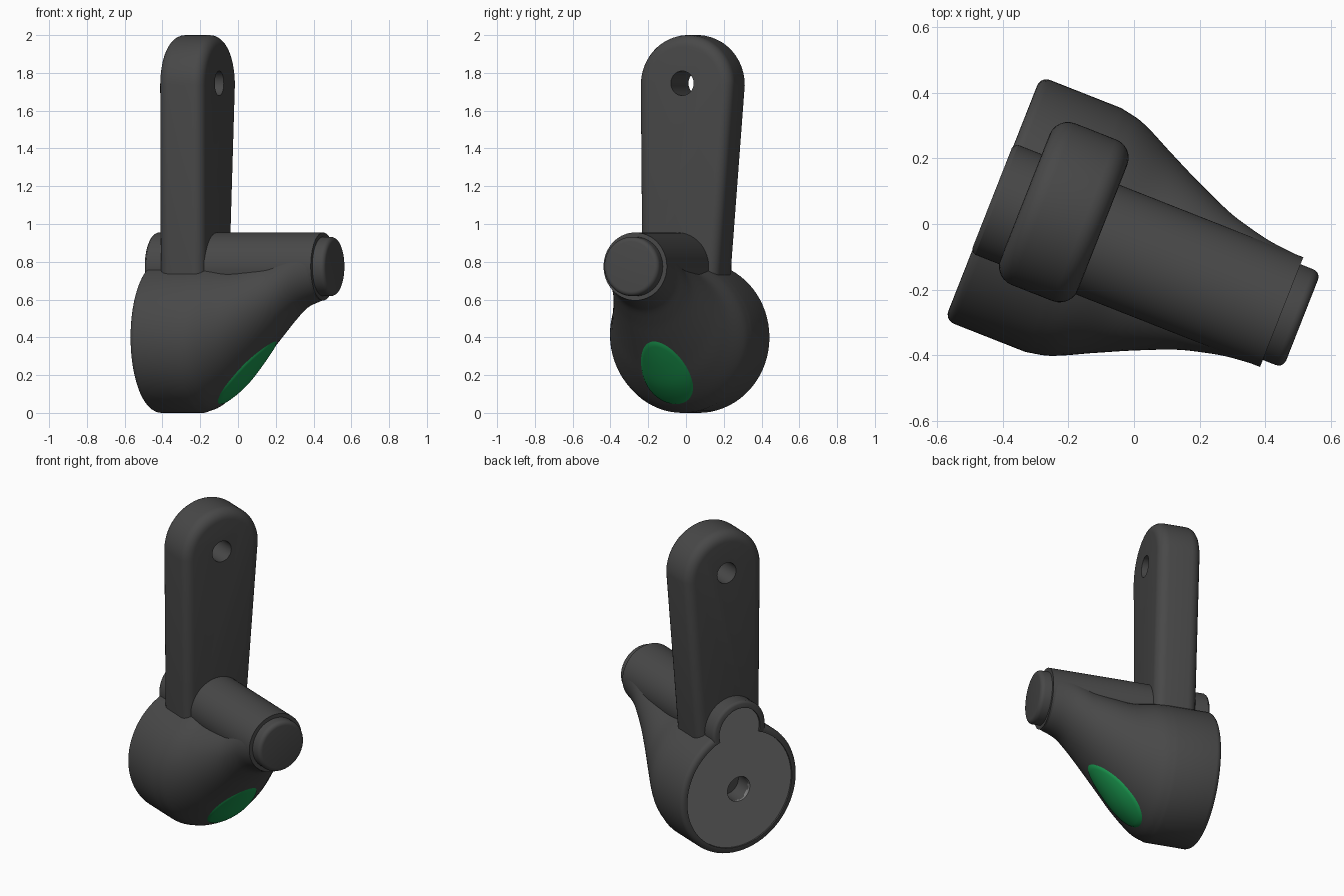
import bpy, bmesh
from math import sin, cos, pi, atan2, sqrt, radians

if "Cube" in bpy.data.objects:
    bpy.data.objects.remove(bpy.data.objects["Cube"])

YAW = radians(-21.5)      # whole model is turned about z
V0 = -0.085               # sideways position of the main axis
N = 72


def material(name, rgb):
    m = bpy.data.materials.new(name)
    m.diffuse_color = (*rgb, 1)
    m.use_nodes = True
    m.node_tree.nodes["Principled BSDF"].inputs["Base Color"].default_value = m.diffuse_color
    return m


DARK = material("dark_plastic", (0.065, 0.065, 0.065))
LIGHT = material("light_plate", (0.2, 0.2, 0.2))
GREEN = material("green_lens", (0.01, 0.3, 0.075))


def make(name, verts, faces, mat=None):
    me = bpy.data.meshes.new(name)
    me.from_pydata(verts, [], faces)
    bm = bmesh.new()
    bm.from_mesh(me)
    bmesh.ops.recalc_face_normals(bm, faces=bm.faces)
    bm.to_mesh(me)
    bm.free()
    ob = bpy.data.objects.new(name, me)
    ob.rotation_euler.z = YAW
    bpy.context.collection.objects.link(ob)
    if mat:
        me.materials.append(mat)
    return ob


def loft(name, rings, mat=None):
    """Circles (u, radius, centre z) along the main axis, capped."""
    verts = [(u, V0 + r * sin(2 * pi * i / N), zc - r * cos(2 * pi * i / N))
             for u, r, zc in rings for i in range(N)]
    faces = [(k * N + i, k * N + (i + 1) % N, (k + 1) * N + (i + 1) % N, (k + 1) * N + i)
             for k in range(len(rings) - 1) for i in range(N)]
    last = (len(rings) - 1) * N
    faces += [tuple(range(N)), tuple(range(last, last + N))]
    return make(name, verts, faces, mat)


def prism(name, outline, u0, u1, mat=None):
    """Outline of (v, z) points extruded along the main axis."""
    n = len(outline)
    verts = [(u, v, z) for u in (u0, u1) for v, z in outline]
    faces = [(i, (i + 1) % n, n + (i + 1) % n, n + i) for i in range(n)]
    faces += [tuple(range(n)), tuple(range(n, 2 * n))]
    return make(name, verts, faces, mat)


def arc(cv, cz, r, a0, a1, n):
    """Arc points, angles measured from straight up."""
    return [(cv + r * sin(a0 + (a1 - a0) * i / n), cz + r * cos(a0 + (a1 - a0) * i / n))
            for i in range(n + 1)]


def finish(ob, cutters=(), angle=30):
    for c in cutters:
        b = ob.modifiers.new("cut", 'BOOLEAN')
        b.operation = 'DIFFERENCE'
        b.object = c
    bpy.ops.object.select_all(action='DESELECT')
    ob.select_set(True)
    bpy.context.view_layer.objects.active = ob
    for m in list(ob.modifiers):
        bpy.ops.object.modifier_apply(modifier=m.name)
    bpy.ops.object.shade_smooth_by_angle(angle=radians(angle))


# Nose profile: (u, radius, lowest z), smoothly interpolated
NOSE = [(-.165, .40, 0), (-.09, .383, .03), (.033, .325, .135), (.14, .275, .255),
        (.26, .225, .392), (.33, .205, .472), (.41, .188, .55), (.512, .178, .597)]


def nose(u):
    k = max(i for i in range(len(NOSE) - 1) if i == 0 or NOSE[i][0] <= u)
    p0, p1, p2 = NOSE[max(k - 1, 0)], NOSE[k], NOSE[k + 1]
    p3 = NOSE[min(k + 2, len(NOSE) - 1)]
    h = p2[0] - p1[0]
    t = (u - p1[0]) / h
    out = []
    for c in (1, 2):
        m1 = (p2[c] - p0[c]) / (p2[0] - p0[0]) * h
        m2 = (p3[c] - p1[c]) / (p3[0] - p1[0]) * h
        out.append((2*t**3 - 3*t*t + 1) * p1[c] + (t**3 - 2*t*t + t) * m1
                   + (3*t*t - 2*t**3) * p2[c] + (t**3 - t*t) * m2)
    return out[0], out[0] + out[1]     # radius, centre z


# Cutters: keyhole recess and round hole in the back, pin hole in the arm
R, r, d = .36, .14, .375
a = (d * d + R * R - r * r) / (2 * d)
h = sqrt(R * R - a * a)
ga, la = atan2(h, a), atan2(h, a - d)
keyhole = arc(V0, .4, R, ga, 2 * pi - ga, 64) + arc(V0, .4 + d, r, -la, la, 32)[1:-1]
recess_cutter = prism("recess_cutter", keyhole, -.5, -.408)
back_hole_cutter = prism("back_hole_cutter", arc(V0, .4, .077, 0, 2 * pi, 40)[:-1], -.6, -.30)
pin_cutter = prism("pin_cutter", arc(-.055, 1.745, .065, 0, 2 * pi, 40)[:-1], -.6, .2)

# Body: short drum with rounded back edge flowing into the nose
back = [(-.43 + .03 * (1 - cos(t * pi / 10)), .37 + .03 * sin(t * pi / 10), .4) for t in range(6)]
front = [(u, *nose(u)) for u in [-.165 + .677 * i / 40 for i in range(41)]]
body = loft("body", back + front, DARK)
finish(body, [recess_cutter, back_hole_cutter])

# Barrel along the top of the body
barrel = loft("barrel", [(-.432, .165, .775), (-.427, .174, .775), (-.417, .18, .775),
                         (.518, .18, .775)], DARK)
finish(barrel, [recess_cutter])

# Push button with rounded rim at the front of the barrel
button = loft("button", [(.50, .157, .775)] +
              [(.56 + .025 * sin(t * pi / 10), .132 + .025 * cos(t * pi / 10), .775)
               for t in range(6)], DARK)
finish(button)

# Keyhole-shaped back plate
back_plate = prism("back_plate", keyhole, -.42, -.395, LIGHT)
finish(back_plate, [back_hole_cutter])

# Upright arm: round-topped tapering slab with softened edges
arm = prism("arm", [(-.30, .62)] + arc(-.045, 1.735, .265, -pi / 2, pi / 2, 40) + [(.13, .62)],
            -.34, -.085, DARK)
bev = arm.modifiers.new("bevel", 'BEVEL')
bev.width, bev.segments, bev.limit_method, bev.angle_limit = .06, 6, 'ANGLE', radians(40)
finish(arm, [pin_cutter])

# Green lens: slightly bulging oval following the underside of the nose
RN, SN = 12, 48
pts, fcs = [], []
for k in range(RN + 1):
    q = k / RN
    for i in range(SN):
        t = 2 * pi * i / SN
        u = .09 + .165 * q * cos(t)
        phi = .48 * q * sin(t)
        rad, zc = nose(u)
        off = .002 + .018 * (1 - q * q) if k < RN else -.006
        pts.append((u + off * .7, V0 + (rad + off * .7) * sin(phi), zc - (rad + off * .7) * cos(phi)))
        if k:
            b, c = (k - 1) * SN, k * SN
            j = (i + 1) % SN
            fcs.append((b + i, b + j, c + j, c + i))
lens = make("green_lens", pts, fcs, GREEN)
bm = bmesh.new()
bm.from_mesh(lens.data)
bmesh.ops.remove_doubles(bm, verts=bm.verts, dist=1e-5)
bmesh.ops.recalc_face_normals(bm, faces=bm.faces)
if sum(f.normal.z for f in bm.faces) > 0:
    bmesh.ops.reverse_faces(bm, faces=bm.faces)
bm.to_mesh(lens.data)
bm.free()
finish(lens, angle=60)

# Cutters are no longer needed
for c in (recess_cutter, back_hole_cutter, pin_cutter):
    bpy.data.objects.remove(c)
